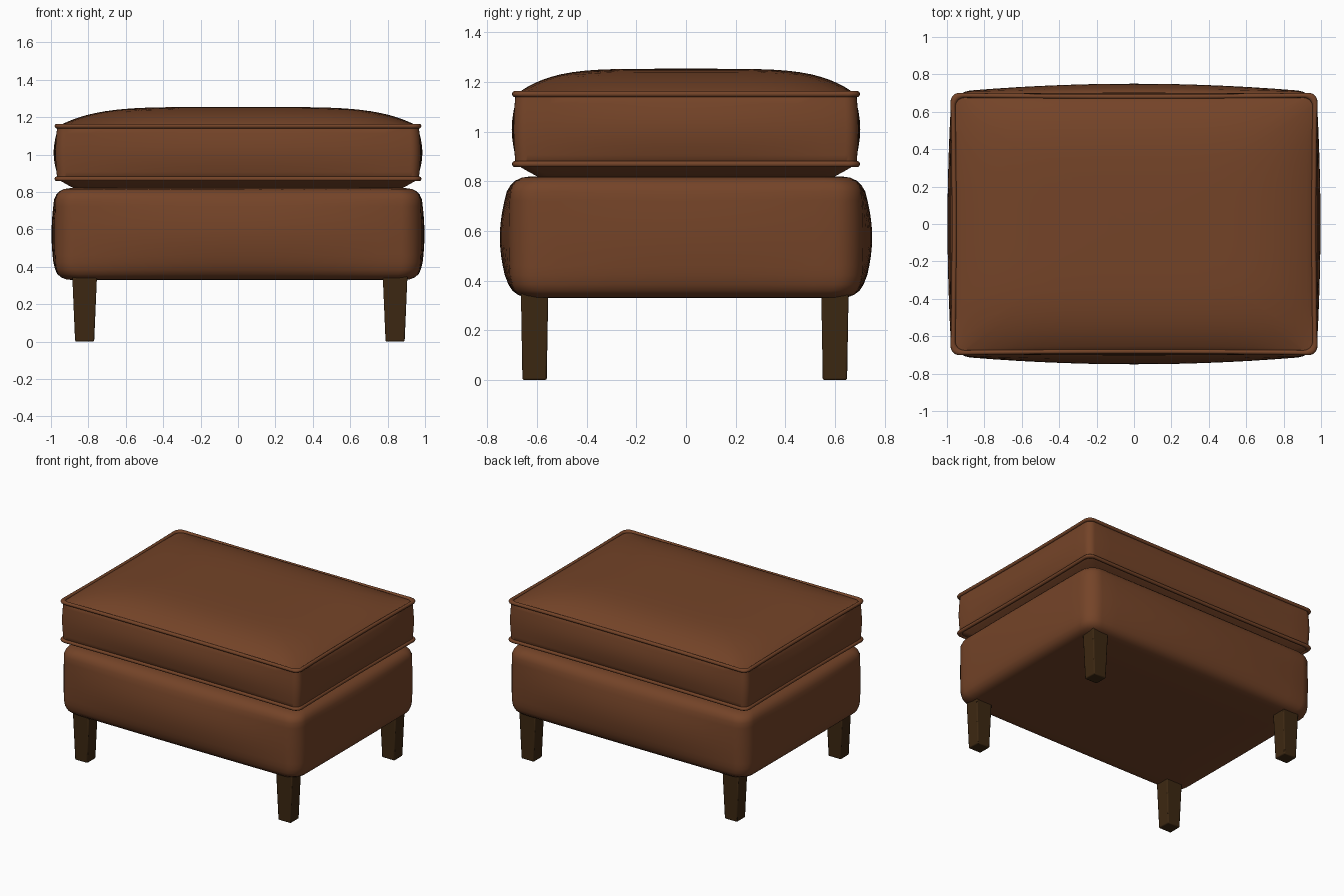
import bpy, bmesh, math

if "Cube" in bpy.data.objects:
    bpy.data.objects.remove(bpy.data.objects["Cube"])


def material(name, rgb):
    m = bpy.data.materials.new(name)
    m.diffuse_color = (*rgb, 1)
    m.use_nodes = True
    m.node_tree.nodes["Principled BSDF"].inputs["Base Color"].default_value = m.diffuse_color
    return m


leather = material("brown leather", (0.175, 0.057, 0.021))
wood = material("dark wood", (0.046, 0.021, 0.006))


def ring(hx, hy, r, bx=0.0, by=0.0, n=6, m=14):
    """Rounded rectangle; bx / by push the middle of the sides outwards."""
    pts = []
    corners = [(1, 1), (-1, 1), (-1, -1), (1, -1)]
    for k, (sx, sy) in enumerate(corners):
        cx, cy = sx * (hx - r), sy * (hy - r)
        arc = [(cx + r * math.cos(a), cy + r * math.sin(a))
               for a in (math.pi / 2 * (k + i / n) for i in range(n + 1))]
        nx, ny = corners[(k + 1) % 4]
        a2 = math.pi / 2 * (k + 1)
        end = (nx * (hx - r) + r * math.cos(a2), ny * (hy - r) + r * math.sin(a2))
        s = arc[-1]
        pts += arc + [(s[0] + (end[0] - s[0]) * i / m, s[1] + (end[1] - s[1]) * i / m)
                      for i in range(1, m)]
    out = []
    for x, y in pts:
        u, v = x / hx, y / hy
        out.append((x + bx * u * (1 - v * v), y + by * v * (1 - u * u)))
    return out


def loft(name, rings, mat, closed=False, angle=40):
    """Skin a list of 3D rings; cap the ends, or join last to first."""
    bm = bmesh.new()
    rows = [[bm.verts.new(p) for p in rg] for rg in rings]
    n = len(rows[0])
    pairs = list(zip(rows, rows[1:])) + ([(rows[-1], rows[0])] if closed else [])
    for a, b in pairs:
        for i in range(n):
            bm.faces.new((a[i], a[(i + 1) % n], b[(i + 1) % n], b[i]))
    if not closed:
        bm.faces.new(rows[0][::-1])
        bm.faces.new(rows[-1])
    bmesh.ops.recalc_face_normals(bm, faces=bm.faces)
    me = bpy.data.meshes.new(name)
    bm.to_mesh(me)
    bm.free()
    me.materials.append(mat)
    me.shade_smooth()
    me.set_sharp_from_angle(angle=math.radians(angle))
    ob = bpy.data.objects.new(name, me)
    bpy.context.collection.objects.link(ob)
    return ob


# Upholstered base: bulging box with soft rims
def base_ring(z, inset):
    b = math.sin(math.pi * max(0, min(1, (z - 0.33) / 0.49)))
    return [(x, y, z) for x, y in ring(0.975 - inset, 0.705 - inset, 0.1,
                                       0.022 * b, 0.045 * b)]


rows = [base_ring(0.33, 0.3), base_ring(0.33, 0.08), base_ring(0.333, 0.055),
        base_ring(0.343, 0.032), base_ring(0.36, 0.014), base_ring(0.385, 0.005)]
rows += [base_ring(0.385 + 0.375 * i / 10, 0) for i in range(1, 11)]
rows += [base_ring(0.785, 0.008), base_ring(0.803, 0.022), base_ring(0.815, 0.045),
         base_ring(0.82, 0.075), base_ring(0.82, 0.3)]
loft("base", rows, leather)

# Cushion: underside, side band and domed top
LOW, HIGH, HX, HY = 0.872, 1.148, 0.968, 0.688


def rim(z, grow=0.0):
    return [(x, y, z) for x, y in ring(HX + grow, HY + grow, 0.05, -0.008, -0.008)]


rows = [rim(0.812, -0.3), rim(0.814, -0.10), rim(0.835, -0.06), rim(0.858, -0.02)]
for i in range(9):
    t = i / 8
    b = math.sin(math.pi * t)
    rows.append([(x, y, LOW + (HIGH - LOW) * t)
                 for x, y in ring(HX + 0.006 * b, HY + 0.006 * b, 0.05,
                                  -0.008 + 0.02 * b, -0.008 + 0.016 * b)])
for s in [0.985, 0.96, 0.93, 0.89, 0.85, 0.8, 0.74, 0.67, 0.59, 0.5, 0.38, 0.25, 0.1]:
    row = []
    for x, y, z in rim(HIGH):
        x, y = x * s, y * s
        dome = (1 - abs(x / HX) ** 5) * (1 - abs(y / HY) ** 5)
        row.append((x, y, HIGH + 0.106 * dome))
    rows.append(row)
loft("cushion", rows, leather, angle=50)

# Piping along both cushion seams
for name, z in (("upper_piping", HIGH + 0.004), ("lower_piping", LOW - 0.002)):
    tube = [rim(z + 0.013 * math.sin(a), 0.001 + 0.013 * math.cos(a))
            for a in (math.tau * i / 10 for i in range(10))]
    loft(name, tube, leather, closed=True, angle=60)

# Tapered legs with lightly chamfered edges
for side, x in (("left", -0.82), ("right", 0.84)):
    for end, y in (("front", -0.61), ("back", 0.60)):
        rows = [[(x + sx * hx, y + sy * hy, z)
                 for sx, sy in ((1, 1), (-1, 1), (-1, -1), (1, -1))]
                for hx, hy, z in ((0.051, 0.049, 0.0), (0.066, 0.055, 0.35))]
        leg = loft(f"{end}_{side}_leg", rows, wood, angle=30)
        bev = leg.modifiers.new("chamfer", 'BEVEL')
        bev.width = 0.007
        bev.segments = 2
